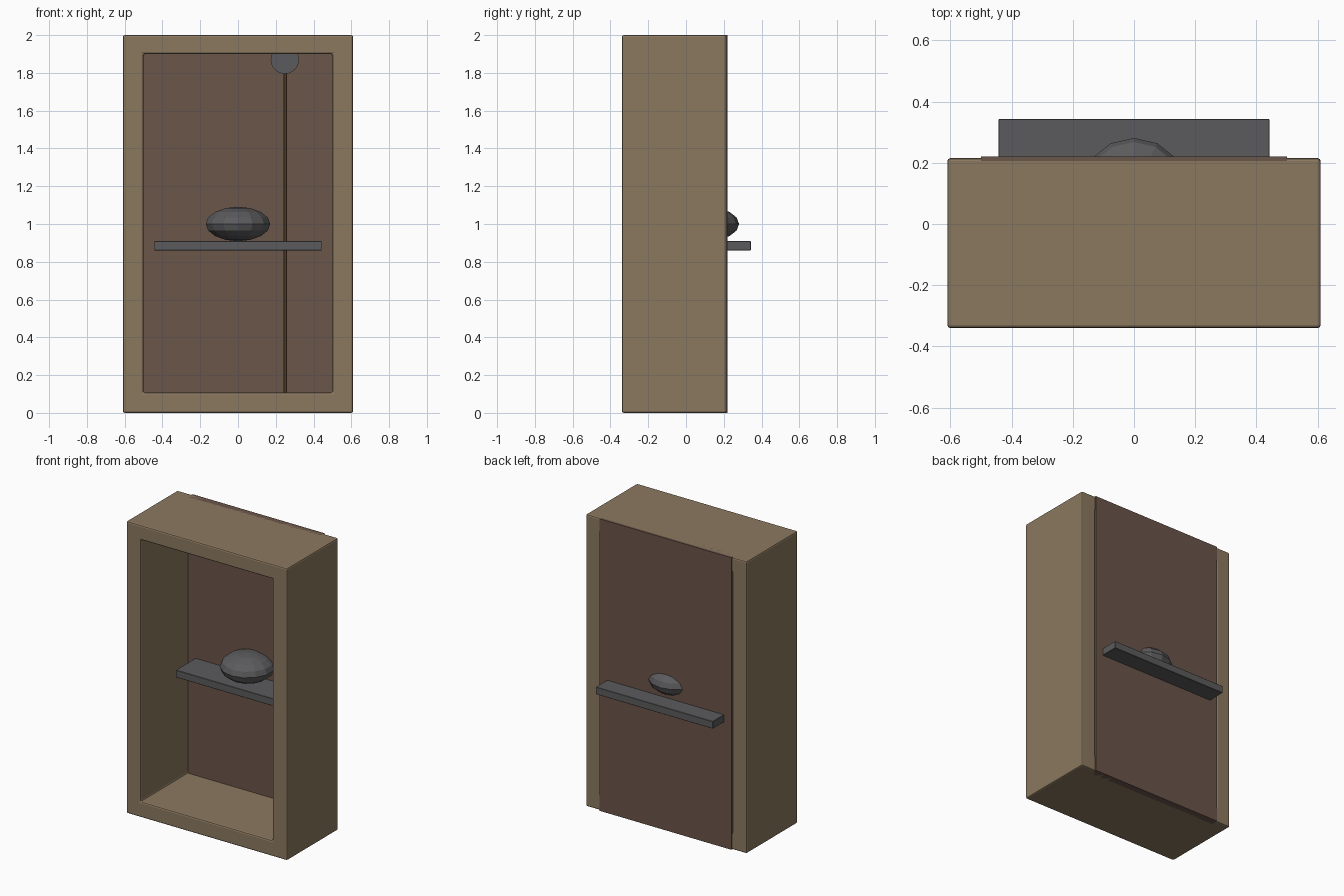
import bpy, bmesh, math

if "Cube" in bpy.data.objects:
    bpy.data.objects.remove(bpy.data.objects["Cube"])

def material(name, rgb):
    m = bpy.data.materials.new(name)
    m.diffuse_color = (*rgb, 1)
    m.use_nodes = True
    m.node_tree.nodes["Principled BSDF"].inputs["Base Color"].default_value = m.diffuse_color
    return m

wood = material("wood", (0.26, 0.19, 0.115))
dark_wood = material("dark_wood", (0.145, 0.092, 0.068))
metal = material("metal", (0.105, 0.105, 0.11))
cord_brown = material("cord_brown", (0.16, 0.085, 0.045))

def box(name, x, y, z, mat):
    bpy.ops.mesh.primitive_cube_add(size=1, location=[sum(r) / 2 for r in (x, y, z)])
    ob = bpy.context.object
    ob.name = name
    ob.scale = [r[1] - r[0] for r in (x, y, z)]
    bpy.ops.object.transform_apply(location=False, rotation=False, scale=True)
    ob.data.materials.append(mat)
    return ob

def bevel(ob, width, segments=1):
    mod = ob.modifiers.new("bevel", 'BEVEL')
    mod.width = width
    mod.segments = segments
    mod.limit_method = 'ANGLE'

# Open rectangular frame: outer and inner loops bridged front to back
outer = [(-0.61, 0), (0.61, 0), (0.61, 2), (-0.61, 2)]
inner = [(-0.5, 0.108), (0.5, 0.108), (0.5, 1.9), (-0.5, 1.9)]
bm = bmesh.new()
rings = [[bm.verts.new((x, y, z)) for x, z in loop]
         for loop, y in ((outer, -0.34), (inner, -0.34), (inner, 0.215), (outer, 0.215))]
for k in range(4):
    a, b = rings[k], rings[(k + 1) % 4]
    for i in range(4):
        j = (i + 1) % 4
        bm.faces.new((a[i], a[j], b[j], b[i]))
bmesh.ops.recalc_face_normals(bm, faces=bm.faces)
mesh = bpy.data.meshes.new("frame")
bm.to_mesh(mesh)
bm.free()
frame = bpy.data.objects.new("frame", mesh)
bpy.context.collection.objects.link(frame)
mesh.materials.append(wood)
bevel(frame, 0.01, 2)

# Back panel
panel = box("back_panel", (-0.5, 0.5), (0.172, 0.221), (0, 2), dark_wood)

# Shelf running through the back panel
shelf = box("shelf", (-0.443, 0.443), (-0.04, 0.343), (0.86, 0.91), metal)
bevel(shelf, 0.002)

# Flattened faceted ball on the shelf
bpy.ops.mesh.primitive_uv_sphere_add(segments=14, ring_count=8, radius=0.175, location=(0, 0.106, 1.0))
ball = bpy.context.object
ball.name = "flattened_ball"
ball.scale.z = 0.52
ball.rotation_euler.z = 0
ball.data.materials.append(metal)

# Pulley disc under the frame top, with its hanging cord
bpy.ops.mesh.primitive_cylinder_add(vertices=24, radius=0.075, depth=0.05,
                                    location=(0.248, 0.11, 1.87), rotation=(math.pi / 2, 0, 0))
pulley = bpy.context.object
pulley.name = "pulley"
pulley.data.materials.append(metal)

bpy.ops.mesh.primitive_cylinder_add(vertices=8, radius=0.01, depth=1.75, location=(0.25, 0.11, 0.975))
cord = bpy.context.object
cord.name = "cord"
cord.data.materials.append(cord_brown)
